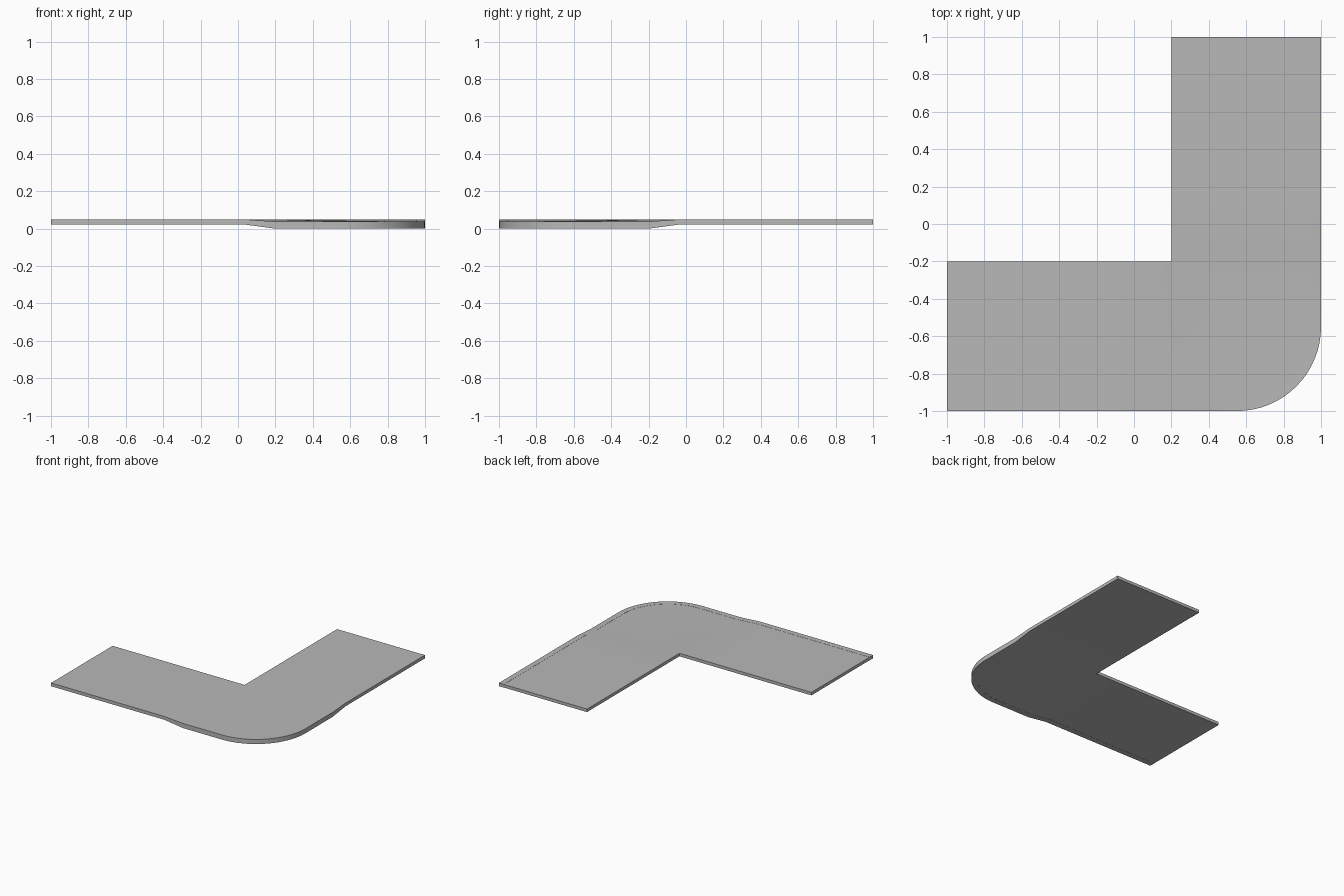
import bpy
import bmesh
import math
from mathutils import Vector

cube = bpy.data.objects.get("Cube")
if cube:
    bpy.data.objects.remove(cube, do_unlink=True)

grey = bpy.data.materials.new("concrete grey")
grey.use_nodes = True
colour = (0.48, 0.48, 0.48, 1)
grey.diffuse_color = colour
grey.node_tree.nodes["Principled BSDF"].inputs["Base Color"].default_value = colour

CURB = 0.045            # curb width
RADIUS = 0.45           # outer corner radius
CENTRE = 1 - RADIUS
INNER = 0.2             # inner corner of the L
TOP, BASE = 0.05, 0.023
TOP_DROP, BASE_DROP = 0.012, 0.023
ARC_STEPS = 16


def straight_station(x):
    """Inner point, outer point, outward direction and ramp amount."""
    drop = min(max((x - 0.03) / (INNER - 0.03), 0), 1)
    return (Vector((min(x, INNER), -INNER)), Vector((x, -1)), Vector((0, -1)), drop)


def arc_station(i):
    angle = -math.pi / 2 * (1 - i / ARC_STEPS)
    out = Vector((math.cos(angle), math.sin(angle)))
    return (Vector((INNER, -INNER)), Vector((CENTRE, -CENTRE)) + out * RADIUS, out, 1)


def mirrored(stations):
    """Reflect across the diagonal of the L."""
    flip = lambda v: Vector((-v.y, -v.x))
    return [(flip(a), flip(b), flip(n), d) for a, b, n, d in reversed(stations)]


def loft(name, rings):
    """Closed solid through a row of four-point sections."""
    bm = bmesh.new()
    rows = [[bm.verts.new(p) for p in ring] for ring in rings]
    for a, b in zip(rows, rows[1:]):
        for i in range(4):
            j = (i + 1) % 4
            bm.faces.new((a[i], a[j], b[j], b[i]))
    bm.faces.new(rows[0])
    bm.faces.new(rows[-1])
    bmesh.ops.remove_doubles(bm, verts=bm.verts, dist=0.0001)
    bmesh.ops.recalc_face_normals(bm, faces=bm.faces)
    mesh = bpy.data.meshes.new(name)
    bm.to_mesh(mesh)
    bm.free()
    mesh.materials.append(grey)
    obj = bpy.data.objects.new(name, mesh)
    bpy.context.collection.objects.link(obj)
    bpy.ops.object.select_all(action='DESELECT')
    obj.select_set(True)
    bpy.context.view_layer.objects.active = obj
    bpy.ops.object.shade_smooth_by_angle(angle=math.radians(30))


def slab_ring(station):
    inner, outer, out, drop = station
    edge = outer - out * CURB
    lip = 0.001
    return [(*inner, TOP - lip), (*edge, TOP - lip - TOP_DROP * drop),
            (*edge, BASE + lip - BASE_DROP * drop), (*inner, BASE + lip)]


def curb_ring(station):
    inner, outer, out, drop = station
    edge = outer - out * CURB
    top, base = TOP - TOP_DROP * drop, BASE - BASE_DROP * drop
    return [(*edge, top), (*outer, top), (*outer, base), (*edge, base)]


# Curb stones of one arm, the last one ramping down to the corner
runs = {
    "end_curb": [-1, -0.333],
    "short_curb": [-0.333, -0.113],
    "ramp_curb": [-0.113, 0.03, INNER, CENTRE],
}
arm = []
for name, xs in runs.items():
    stones = [straight_station(x) for x in xs]
    arm += stones if not arm else stones[1:]
    loft("front_" + name, [curb_ring(s) for s in stones])
    loft("side_" + name, [curb_ring(s) for s in mirrored(stones)])

# Rounded corner curb
corner = [arc_station(i) for i in range(ARC_STEPS + 1)]
loft("corner_curb", [curb_ring(s) for s in corner])

# Pavement slab, fanning out from the inner corner
path = arm + corner[1:-1] + mirrored(arm)
loft("pavement_slab", [slab_ring(s) for s in path])
